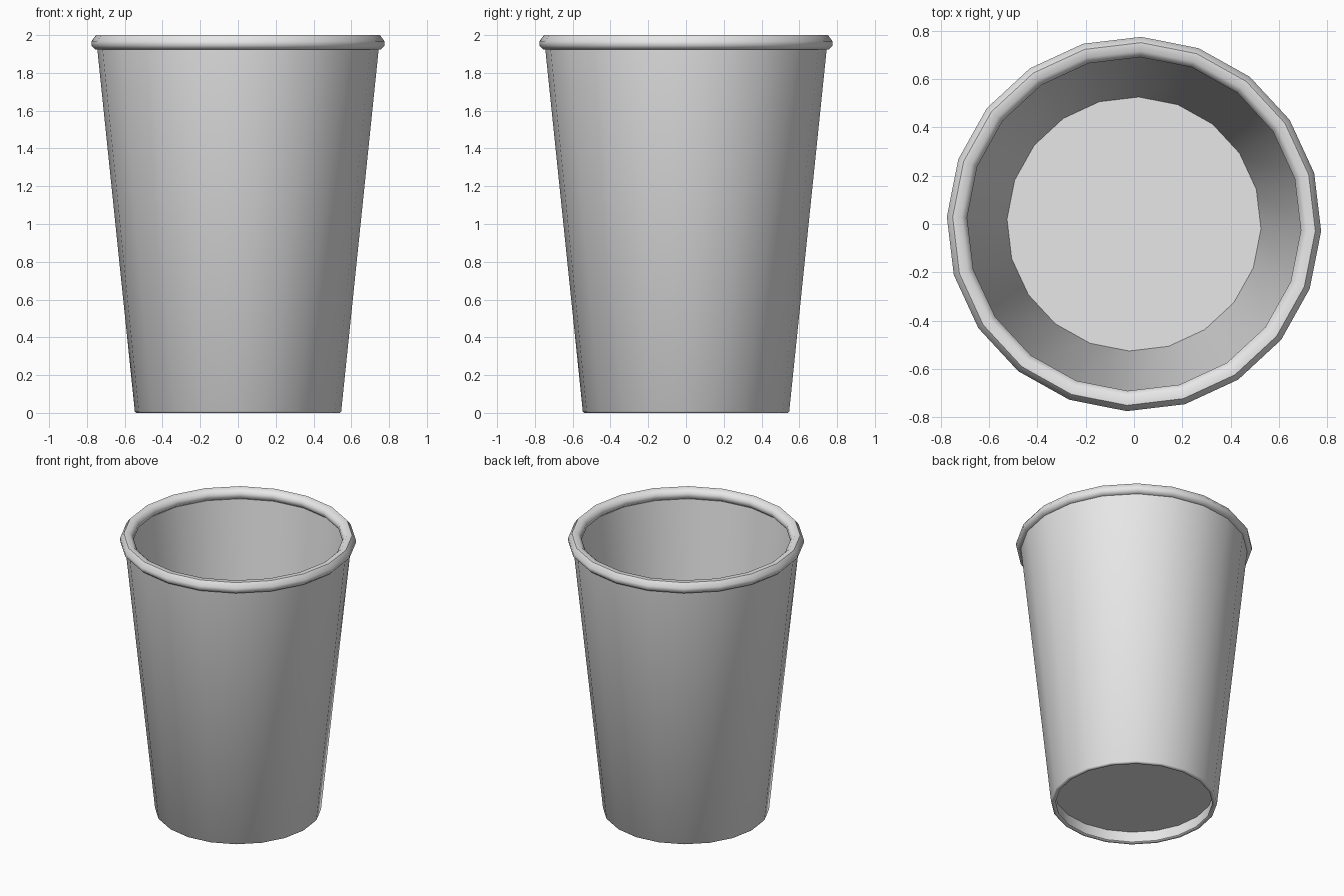
import bpy
import bmesh
import math

SIDES = 20
TURN = math.radians(-2.2)

cube = bpy.data.objects.get("Cube")
if cube:
    bpy.data.objects.remove(cube, do_unlink=True)

grey = bpy.data.materials.new("light grey")
grey.use_nodes = True
colour = (0.8, 0.8, 0.8, 1)
grey.diffuse_color = colour
grey.node_tree.nodes["Principled BSDF"].inputs["Base Color"].default_value = colour


def finish(name, bm):
    """Turn a bmesh into a grey, smoothly shaded object."""
    bmesh.ops.recalc_face_normals(bm, faces=bm.faces)
    mesh = bpy.data.meshes.new(name)
    bm.to_mesh(mesh)
    bm.free()
    mesh.materials.append(grey)
    obj = bpy.data.objects.new(name, mesh)
    bpy.context.collection.objects.link(obj)
    bpy.ops.object.select_all(action="DESELECT")
    obj.select_set(True)
    bpy.context.view_layer.objects.active = obj
    bpy.ops.object.shade_smooth_by_angle(angle=math.radians(50))
    return obj


def lathe(name, profile):
    """Revolve a closed (radius, height) profile around z."""
    bm = bmesh.new()
    rings = []
    for i in range(SIDES):
        a = TURN + math.tau * i / SIDES
        rings.append([bm.verts.new((r * math.cos(a), r * math.sin(a), z))
                      for r, z in profile])
    n = len(profile)
    for i in range(SIDES):
        here, there = rings[i], rings[(i + 1) % SIDES]
        for j in range(n):
            k = (j + 1) % n
            bm.faces.new((here[j], there[j], there[k], here[k]))
    return finish(name, bm)


# Tapered wall with a softened foot, open at both ends
lathe("cup_wall", [
    (0.517, 0.006), (0.523, 0), (0.540, 0), (0.547, 0.008),
    (0.747, 1.94), (0.715, 1.94),
])

# Rolled lip around the mouth
lathe("rolled_rim", [
    (0.715, 1.925), (0.758, 1.925), (0.776, 1.944), (0.776, 1.968),
    (0.752, 2.0), (0.717, 2.0), (0.692, 1.976), (0.692, 1.946),
])

# Raised floor, leaving a shallow recess underneath
bm = bmesh.new()
bottom_z, top_z, floor_radius = 0.085, 0.1, 0.53
bmesh.ops.create_cone(bm, cap_ends=True, segments=SIDES, radius1=floor_radius,
                      radius2=floor_radius, depth=top_z - bottom_z)
for v in bm.verts:
    a = math.atan2(v.co.y, v.co.x) + TURN
    v.co.x = floor_radius * math.cos(a)
    v.co.y = floor_radius * math.sin(a)
    v.co.z += (bottom_z + top_z) / 2
finish("cup_floor", bm)
